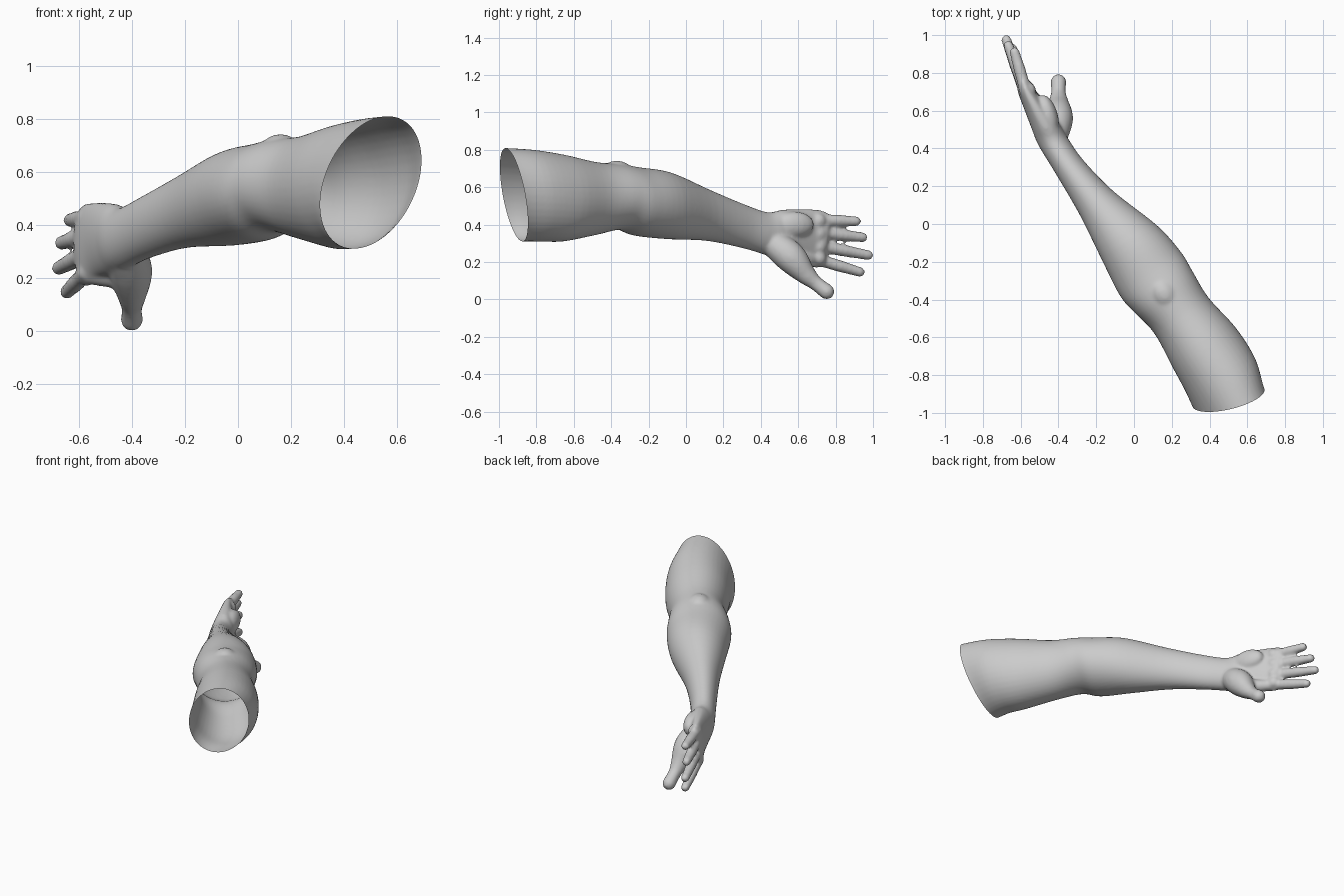
import bpy, bmesh, math
from mathutils import Vector, Matrix

bm = bmesh.new()

def catmull(a, b, c, d, t):
    return [0.5 * (2*q + (r-p)*t + (2*p-5*q+4*r-s)*t*t + (3*q-p-3*r+s)*t**3)
            for p, q, r, s in zip(a, b, c, d)]

def smooth_path(pts, steps):
    out = []
    for i in range(len(pts) - 1):
        a, d = pts[max(i-1, 0)], pts[min(i+2, len(pts)-1)]
        out += [catmull(a, pts[i], pts[i+1], d, k / steps) for k in range(steps)]
    return out + [list(pts[-1])]

def loft(sections, n=40):
    # section: left x,y, right x,y, top z, bottom z, lean of the top in x,y
    rings = []
    for lx, ly, rx, ry, zt, zb, tx, ty in smooth_path(sections, 5):
        c = Vector(((lx+rx)/2, (ly+ry)/2, (zt+zb)/2))
        u = Vector(((rx-lx)/2, (ry-ly)/2, 0))
        v = Vector((tx, ty, (zt-zb)/2))
        rings.append([bm.verts.new(c + u*math.cos(2*math.pi*k/n) + v*math.sin(2*math.pi*k/n))
                      for k in range(n)])
    for a, b in zip(rings, rings[1:]):
        for k in range(n):
            bm.faces.new((a[k], a[(k+1) % n], b[(k+1) % n], b[k]))
    bm.faces.new(rings[0][::-1])
    bm.faces.new(rings[-1])

def blob(loc, scale, rot=0.0):
    m = Matrix.Translation(loc) @ Matrix.Rotation(rot, 4, 'Z') @ Matrix.Diagonal((*scale, 1))
    bmesh.ops.create_uvsphere(bm, u_segments=20, v_segments=12, radius=1, matrix=m)

def digit(pts, steps=8):
    for x, y, z, r in smooth_path(pts, steps):
        blob((x, y, z), (r, r, r))

# upper arm, elbow, forearm, wrist and palm
loft([
    (0.35, -1.04, 0.71, -0.92, 0.81, 0.31, 0.065, -0.045),
    (0.32, -0.98, 0.68, -0.86, 0.81, 0.31, 0.065, -0.045),
    (0.27, -0.88, 0.64, -0.71, 0.80, 0.31, 0.03, -0.02),
    (0.21, -0.77, 0.54, -0.55, 0.775, 0.31, 0, 0),
    (0.108, -0.58, 0.395, -0.39, 0.735, 0.345, 0, 0),
    (0.0, -0.466, 0.31, -0.25, 0.725, 0.372, 0, 0),
    (-0.077, -0.376, 0.25, -0.15, 0.708, 0.34, 0, 0),
    (-0.18, -0.17, 0.125, -0.01, 0.68, 0.322, 0, 0),
    (-0.29, 0.053, -0.11, 0.175, 0.59, 0.313, 0, 0),
    (-0.42, 0.275, -0.27, 0.34, 0.51, 0.273, 0, 0),
    (-0.505, 0.415, -0.35, 0.455, 0.467, 0.235, 0, 0),
    (-0.54, 0.50, -0.395, 0.53, 0.48, 0.215, 0, 0),
    (-0.578, 0.60, -0.465, 0.63, 0.485, 0.20, 0, 0),
    (-0.61, 0.685, -0.525, 0.71, 0.48, 0.17, -0.003, 0.01),
    (-0.62, 0.735, -0.55, 0.755, 0.46, 0.18, -0.003, 0.015),
    (-0.605, 0.752, -0.58, 0.76, 0.42, 0.22, -0.003, 0.015),
])
# elbow point
blob((0.16, -0.37, 0.68), (0.07, 0.09, 0.062), math.radians(34))
# heel of the palm on the little-finger side
blob((-0.455, 0.58, 0.40), (0.05, 0.11, 0.07), math.radians(18))
# pads under the fingers
for z in (0.42, 0.35, 0.28, 0.22):
    blob((-0.555, 0.705, z), (0.036, 0.045, 0.042))
# thumb with its muscle, and the web to the index finger
digit([(-0.42, 0.48, 0.29, 0.075), (-0.405, 0.56, 0.225, 0.083), (-0.40, 0.635, 0.14, 0.056),
       (-0.40, 0.69, 0.09, 0.04), (-0.40, 0.752, 0.042, 0.042)])
digit([(-0.42, 0.57, 0.21, 0.055), (-0.48, 0.62, 0.205, 0.042), (-0.55, 0.68, 0.21, 0.036)])
# fingers, little to index: base, tip
for base, tip in (((-0.572, 0.70, 0.425), (-0.632, 0.91, 0.418)),
                  ((-0.578, 0.71, 0.358), (-0.665, 0.945, 0.332)),
                  ((-0.578, 0.70, 0.288), (-0.676, 0.975, 0.237)),
                  ((-0.57, 0.68, 0.22), (-0.645, 0.93, 0.147))):
    a, b = Vector(base), Vector(tip)
    digit([(*a.lerp(b, t), r) for t, r in ((0, 0.034), (0.3, 0.032), (0.55, 0.032), (0.8, 0.029), (1, 0.027))])

bmesh.ops.recalc_face_normals(bm, faces=bm.faces)
me = bpy.data.meshes.new("arm")
bm.to_mesh(me)
bm.free()
arm = bpy.data.objects.new("arm", me)
bpy.context.collection.objects.link(arm)
bpy.context.view_layer.objects.active = arm
arm.select_set(True)

# fuse into one skin and soften
rm = arm.modifiers.new("fuse", 'REMESH')
rm.mode = 'VOXEL'
rm.voxel_size = 0.009
sm = arm.modifiers.new("soften", 'SMOOTH')
sm.factor, sm.iterations = 0.5, 10
for name in ("fuse", "soften"):
    bpy.ops.object.modifier_apply(modifier=name)

# open cut end of the upper arm
bm = bmesh.new()
bm.from_mesh(arm.data)
normal = Vector((0.18, 0.06, 0)).cross(Vector((0.065, -0.045, 0.25))).normalized()
bmesh.ops.bisect_plane(bm, geom=bm.verts[:] + bm.edges[:] + bm.faces[:],
                       plane_co=(0.5, -0.92, 0.56), plane_no=normal, clear_outer=True)
bm.to_mesh(arm.data)
bm.free()
bpy.ops.object.shade_smooth()
